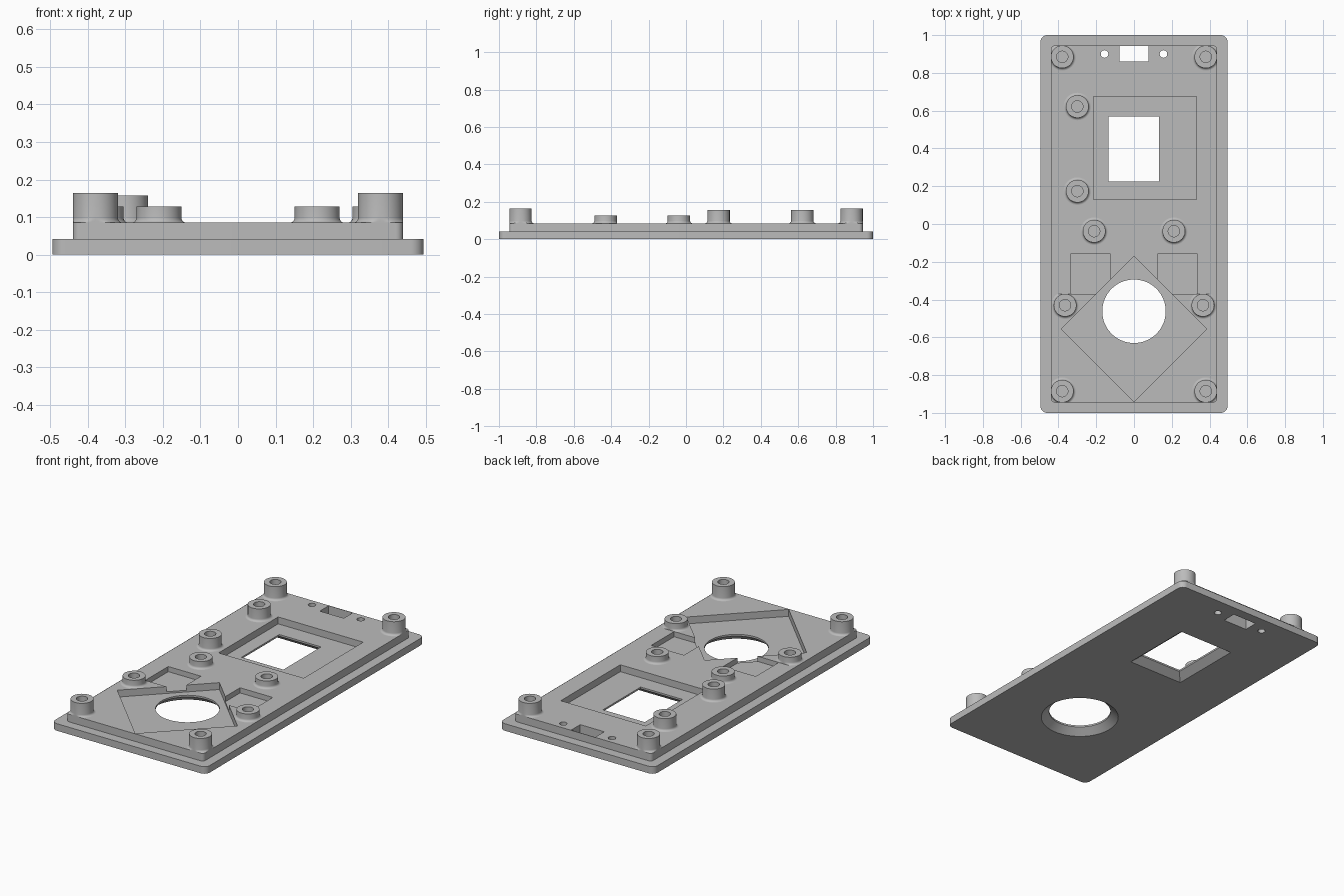
import bpy, bmesh, math

if "Cube" in bpy.data.objects:
    bpy.data.objects.remove(bpy.data.objects["Cube"])

grey = bpy.data.materials.new("plain_grey")
grey.diffuse_color = (0.5, 0.5, 0.5, 1)
grey.use_nodes = True
grey.node_tree.nodes["Principled BSDF"].inputs["Base Color"].default_value = grey.diffuse_color


def circle(cx, cy, r, n=48):
    return [(cx + r * math.cos(2 * math.pi * i / n), cy + r * math.sin(2 * math.pi * i / n)) for i in range(n)]


def rect(x0, x1, y0, y1, r=0.0):
    """Counter-clockwise rectangle, optionally with rounded corners."""
    if r == 0:
        return [(x0, y0), (x1, y0), (x1, y1), (x0, y1)]
    pts = []
    for cx, cy, a in ((x1 - r, y1 - r, 0), (x0 + r, y1 - r, 90), (x0 + r, y0 + r, 180), (x1 - r, y0 + r, 270)):
        for i in range(9):
            t = math.radians(a + i * 90 / 8)
            pts.append((cx + r * math.cos(t), cy + r * math.sin(t)))
    return pts


def loft(name, rings, caps=True):
    """Bridge a list of (outline, z) rings into a solid."""
    bm = bmesh.new()
    loops = [[bm.verts.new((x, y, z)) for x, y in pts] for pts, z in rings]
    n = len(loops[0])
    for a, b in zip(loops, loops[1:]):
        for i in range(n):
            j = (i + 1) % n
            bm.faces.new((a[i], a[j], b[j], b[i]))
    if caps:
        bm.faces.new(loops[0][::-1])
        bm.faces.new(loops[-1])
    mesh = bpy.data.meshes.new(name)
    bm.to_mesh(mesh)
    bm.free()
    mesh.materials.append(grey)
    ob = bpy.data.objects.new(name, mesh)
    bpy.context.collection.objects.link(ob)
    return ob


def activate(ob):
    bpy.ops.object.select_all(action='DESELECT')
    ob.select_set(True)
    bpy.context.view_layer.objects.active = ob


def smooth(ob):
    activate(ob)
    bpy.ops.object.shade_smooth_by_angle(angle=math.radians(30))


def cut(ob, rings):
    cutter = loft("cutter", rings)
    cutter.hide_render = True
    activate(ob)
    mod = ob.modifiers.new("cut", 'BOOLEAN')
    mod.operation = 'DIFFERENCE'
    mod.solver = 'EXACT'
    mod.object = cutter
    bpy.ops.object.modifier_apply(modifier=mod.name)
    bpy.data.objects.remove(cutter)


TOP = 0.085
HI = 0.3

# Stepped cover plate
outer = rect(-0.495, 0.495, -1, 1, 0.035)
inner = rect(-0.44, 0.44, -0.945, 0.945, 0.02)
plate = loft("cover_plate", [(outer, 0), (outer, 0.041), (inner, 0.041), (inner, TOP)])

# Recesses in the top: display, diamond and two small squares
cut(plate, [(rect(-0.215, 0.33, 0.13, 0.675), z) for z in (0.045, HI)])
for s in (-1, 1):
    x0, x1 = sorted((s * 0.125, s * 0.335))
    cut(plate, [(rect(x0, x1, -0.37, -0.16), z) for z in (0.055, HI)])
cut(plate, [(circle(0, -0.555, 0.385, 4), z) for z in (0.045, HI)])

# Window and round opening, flared towards the underside
levels = ((0.055, -0.01), (0, 0.035), (0, HI))
cut(plate, [(rect(-0.135 - e, 0.133 + e, 0.225 - e, 0.57 + e), z) for e, z in levels])
cut(plate, [(circle(0, -0.462, 0.168 + e, 96), z) for e, z in levels])

# Connector slot and its two screw holes
cut(plate, [(rect(-0.078, 0.076, 0.86, 0.942), z) for z in (-0.1, HI)])
for x in (-0.156, 0.156):
    cut(plate, [(circle(x, 0.9, 0.02, 32), z) for z in (-0.1, HI)])
smooth(plate)


# Hollow screw posts with a filleted foot, trimmed at the step edge
def post(name, x, y, top, ymax=0.945):
    r, f = 0.06, 0.013
    prof = [(r + f * (1 - math.sin(t)), TOP + f * (1 - math.cos(t)))
            for t in (i * math.pi / 10 for i in range(6))]
    prof += [(r, top), (0.03, top), (0.03, TOP)]
    rings = []
    for rad, z in prof:
        pts = [(max(-0.44, min(0.44, px)), max(-0.945, min(ymax, py))) for px, py in circle(x, y, rad)]
        rings.append((pts, z))
    smooth(loft(name, rings, caps=False))


for s, side in ((-1, "left"), (1, "right")):
    post("corner_post_back_" + side, s * 0.38, 0.885, 0.164)
    post("corner_post_front_" + side, s * 0.38, -0.885, 0.164)
    post("inner_post_" + side, s * 0.211, -0.038, 0.128)
    post("outer_post_" + side, s * 0.365, -0.43, 0.128, ymax=-0.37)
for y, end in ((0.622, "back"), (0.174, "front")):
    post("display_post_" + end, -0.3, y, 0.157)
